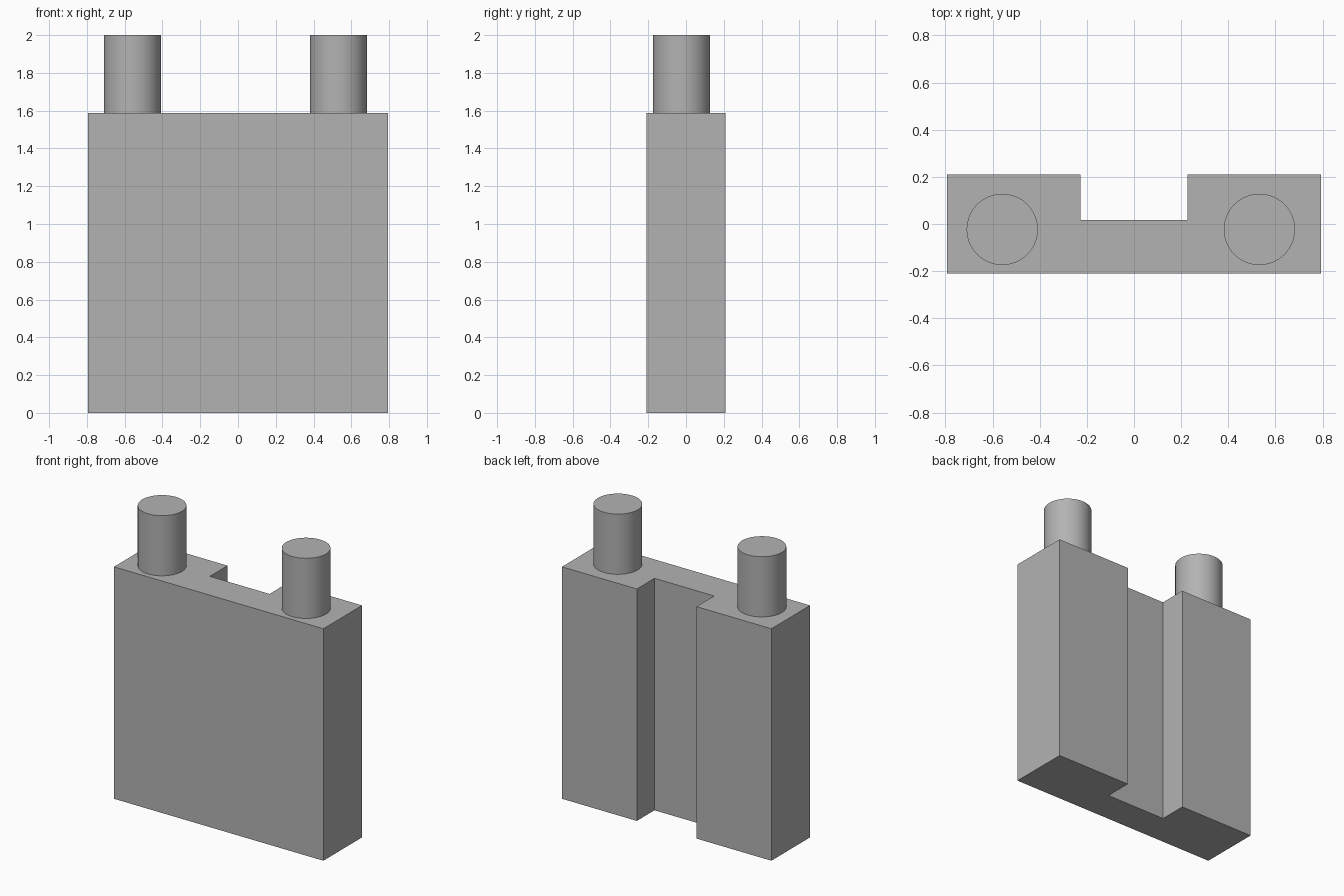
import bpy, bmesh, math

cube = bpy.data.objects.get("Cube")
if cube:
    bpy.data.objects.remove(cube, do_unlink=True)

BODY_TOP = 1.588
PEG_TOP = 2.0
PEG_RADIUS = 0.151

grey = bpy.data.materials.new("plain grey")
grey.use_nodes = True
colour = (0.45, 0.45, 0.45, 1)
grey.diffuse_color = colour
grey.node_tree.nodes["Principled BSDF"].inputs["Base Color"].default_value = colour

# Body: slab with a full-height channel in the back, extruded from its plan
outline = [(-0.793, -0.209), (0.793, -0.209), (0.793, 0.209), (0.226, 0.209),
           (0.226, 0.018), (-0.226, 0.018), (-0.226, 0.209), (-0.793, 0.209)]
bm = bmesh.new()
base = bm.faces.new([bm.verts.new((x, y, 0)) for x, y in outline])
extruded = bmesh.ops.extrude_face_region(bm, geom=[base], use_keep_orig=True)
top_verts = [g for g in extruded["geom"] if isinstance(g, bmesh.types.BMVert)]
bmesh.ops.translate(bm, verts=top_verts, vec=(0, 0, BODY_TOP))
bmesh.ops.recalc_face_normals(bm, faces=bm.faces)
mesh = bpy.data.meshes.new("body")
bm.to_mesh(mesh)
bm.free()
mesh.materials.append(grey)
body = bpy.data.objects.new("body", mesh)
bpy.context.collection.objects.link(body)


# Pegs: round posts seated slightly into the top of the body
def add_peg(name, x):
    bottom = BODY_TOP - 0.01
    bpy.ops.mesh.primitive_cylinder_add(
        vertices=64, radius=PEG_RADIUS, depth=PEG_TOP - bottom,
        location=(x, -0.023, (PEG_TOP + bottom) / 2))
    peg = bpy.context.object
    peg.name = name
    peg.data.materials.append(grey)
    bpy.ops.object.shade_smooth_by_angle(angle=math.radians(30))


add_peg("right_peg", -0.559)
add_peg("left_peg", 0.532)
